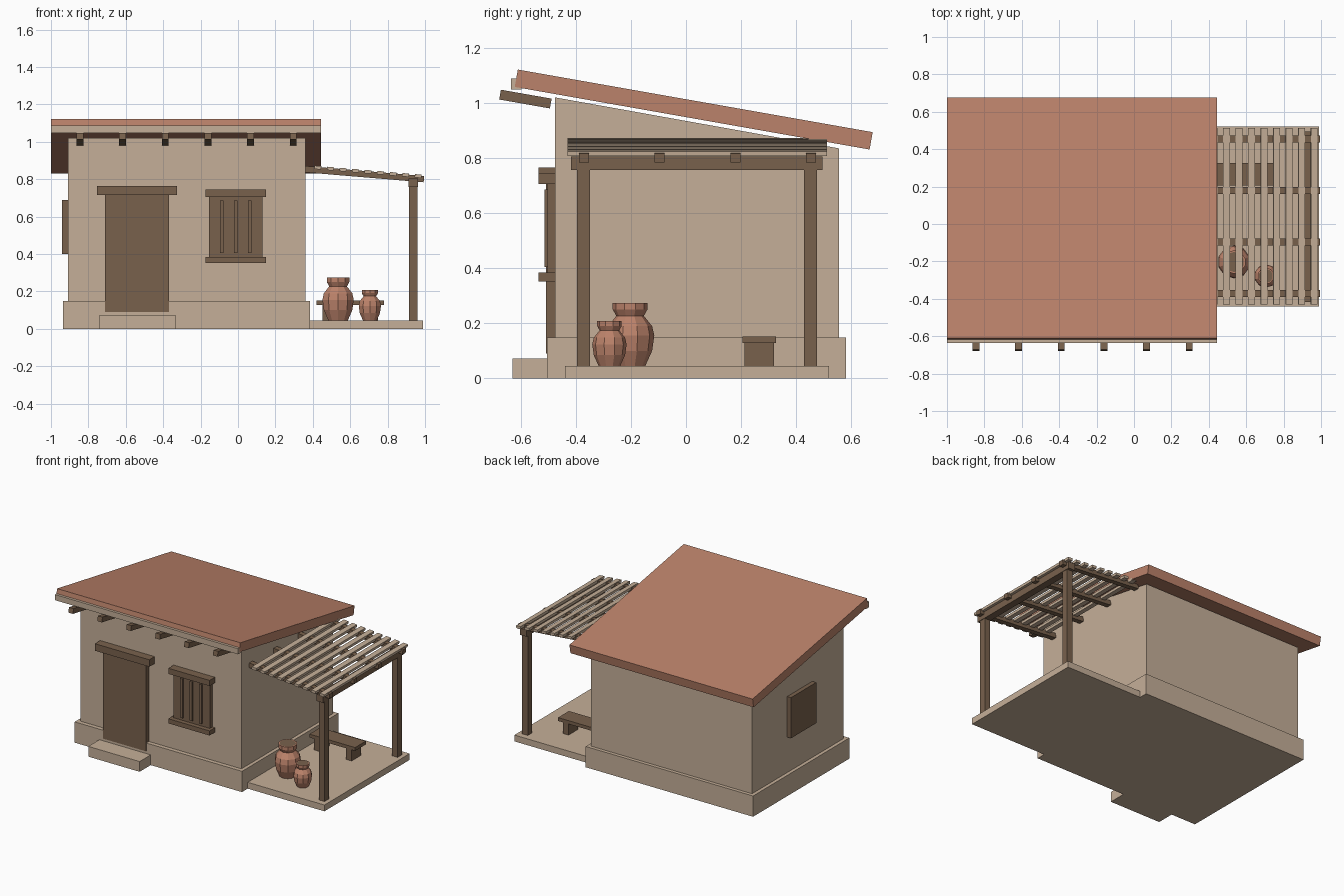
import bpy, bmesh, math
from mathutils import Matrix, Vector

cube = bpy.data.objects.get("Cube")
if cube:
    bpy.data.objects.remove(cube, do_unlink=True)


def material(name, color):
    m = bpy.data.materials.new(name)
    m.use_nodes = True
    m.diffuse_color = (*color, 1)
    m.node_tree.nodes["Principled BSDF"].inputs["Base Color"].default_value = (*color, 1)
    return m


SAND = material("sand plaster", (0.56, 0.43, 0.315))
WOOD = material("brown wood", (0.19, 0.12, 0.073))
CLAY = material("terracotta", (0.50, 0.225, 0.145))


def finish(name, bm, *mats):
    bmesh.ops.recalc_face_normals(bm, faces=bm.faces)
    mesh = bpy.data.meshes.new(name)
    bm.to_mesh(mesh)
    bm.free()
    for m in mats:
        mesh.materials.append(m)
    ob = bpy.data.objects.new(name, mesh)
    bpy.context.collection.objects.link(ob)
    return ob


def box(name, mat, x, y, z, axis="X", tilt=0):
    """Box from (low, high) ranges, tilted in degrees about its centre."""
    bm = bmesh.new()
    bmesh.ops.create_cube(bm, size=1)
    size = [r[1] - r[0] for r in (x, y, z)]
    bmesh.ops.scale(bm, vec=size, verts=bm.verts)
    ob = finish(name, bm, mat)
    centre = Vector([(r[0] + r[1]) / 2 for r in (x, y, z)])
    ob.matrix_world = Matrix.Translation(centre) @ Matrix.Rotation(math.radians(tilt), 4, axis)
    return ob


def around(c, width):
    return (c - width / 2, c + width / 2)


# House walls with a sloping top
bm = bmesh.new()
side = [(-0.475, 0.0), (0.555, 0.0), (0.555, 0.835), (-0.475, 1.02)]
face = bm.faces.new([bm.verts.new((-0.91, y, z)) for y, z in side])
ext = bmesh.ops.extrude_face_region(bm, geom=[face])
bmesh.ops.translate(bm, vec=(1.27, 0, 0),
                    verts=[v for v in ext["geom"] if isinstance(v, bmesh.types.BMVert)])
finish("walls", bm, SAND)

# Plinth, doorstep and patio
box("plinth", SAND, (-0.935, 0.385), (-0.505, 0.58), (0, 0.148))
box("doorstep", SAND, (-0.74, -0.335), (-0.63, -0.5), (0, 0.073))
box("patio", SAND, (0.37, 0.99), (-0.44, 0.52), (0, 0.045))

# Roof slab, front fascia and beam ends
box("roof", CLAY, (-1, 0.445), around(0.028, 1.308), around(0.976, 0.064), "X", -10)
box("fascia", SAND, (-1, 0.445), (-0.635, -0.598), (1.048, 1.088))
for i in range(6):
    box("roof_beam", WOOD, around(-0.845 + i * 0.228, 0.036), around(-0.583, 0.187),
        around(1.014, 0.036), "X", -10)

# Door
box("door", WOOD, (-0.71, -0.37), (-0.508, -0.46), (0.09, 0.72))
box("door_lintel", WOOD, (-0.755, -0.325), (-0.535, -0.46), (0.715, 0.765))

# Front window with bars
box("window_panel", WOOD, (-0.155, 0.13), (-0.503, -0.46), (0.38, 0.71))
box("window_lintel", WOOD, (-0.175, 0.15), (-0.535, -0.46), (0.705, 0.745))
box("window_sill", WOOD, (-0.175, 0.15), (-0.535, -0.46), (0.352, 0.385))
for i in range(3):
    box("window_bar", WOOD, around(-0.0125 + (i - 1) * 0.075, 0.02), (-0.513, -0.5), (0.405, 0.685))

# Side shutter on the far wall
box("side_shutter", WOOD, (-0.94, -0.9), (-0.125, 0.16), (0.4, 0.69))

# Pergola posts and beam
for y in (-0.372, 0.452):
    box("pergola_post", WOOD, (0.915, 0.96), around(y, 0.048), (0.045, 0.77))
box("pergola_beam", WOOD, (0.912, 0.963), (-0.417, 0.495), (0.757, 0.805))

# Pergola rafters and slats share one slope
SLOPE = 4.8


def rafter_z(x):
    return 0.827 - (x - 0.677) * math.tan(math.radians(SLOPE))


for i in range(4):
    box("pergola_rafter", WOOD, (0.359, 0.995), around(-0.371 + i * 0.275, 0.036),
        around(rafter_z(0.677), 0.034), "Y", SLOPE)
for i in range(9):
    x = 0.963 - i * 0.067
    box("pergola_slat", SAND, around(x, 0.036), (-0.43, 0.512),
        around(rafter_z(x) + 0.014, 0.018), "Y", SLOPE)

# Bench
box("bench_seat", WOOD, (0.42, 0.78), (0.205, 0.327), (0.128, 0.152))
for x in (0.475, 0.725):
    box("bench_leg", WOOD, around(x, 0.045), (0.212, 0.32), (0.045, 0.13))


# Clay pots: a ten-sided profile with a dark mouth
PROFILE = [(0.055, 0), (0.08, 0.055), (0.088, 0.11), (0.08, 0.145), (0.05, 0.182),
           (0.063, 0.205), (0.063, 0.229), (0.054, 0.229)]


def pot(name, x, y, scale, sides=10):
    bm = bmesh.new()
    rings = []
    for r, z in PROFILE:
        rings.append([bm.verts.new((r * math.cos(a), r * math.sin(a), z))
                      for a in (math.tau * (k + 0.5) / sides for k in range(sides))])
    for low, high in zip(rings, rings[1:]):
        for k in range(sides):
            n = (k + 1) % sides
            bm.faces.new((low[k], low[n], high[n], high[k]))
    bm.faces.new(rings[0])
    bm.faces.new(rings[-1]).material_index = 1
    ob = finish(name, bm, CLAY, WOOD)
    ob.scale = (scale,) * 3
    ob.location = (x, y, 0.045)


pot("large_pot", 0.535, -0.203, 1)
pot("small_pot", 0.705, -0.278, 0.71)
